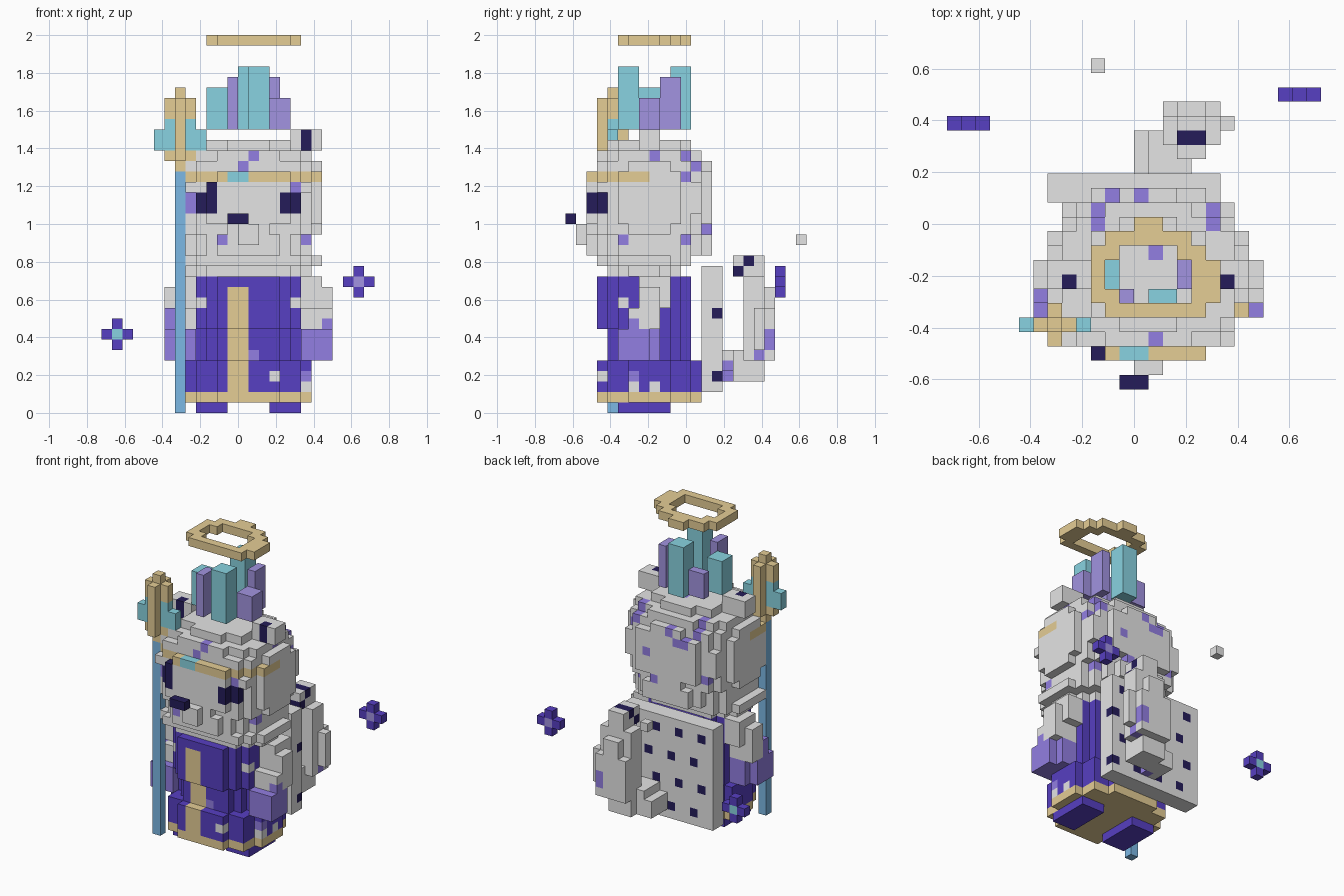
import bpy
import bmesh
from itertools import product

U = 1 / 18  # size of one cube

old = bpy.data.objects.get("Cube")
if old:
    bpy.data.objects.remove(old, do_unlink=True)

COLOURS = {
    "white": (0.78, 0.78, 0.78),
    "gold": (0.78, 0.61, 0.30),
    "aqua": (0.25, 0.65, 0.75),
    "blue": (0.20, 0.48, 0.78),
    "lilac": (0.36, 0.295, 0.75),
    "violet": (0.29, 0.21, 0.76),
    "indigo": (0.095, 0.05, 0.54),
    "midnight": (0.018, 0.012, 0.10),
}
MATS = {}
for name, rgb in COLOURS.items():
    mat = bpy.data.materials.new(name)
    mat.use_nodes = True
    mat.diffuse_color = (*rgb, 1)
    mat.node_tree.nodes["Principled BSDF"].inputs["Base Color"].default_value = (*rgb, 1)
    MATS[name] = mat

# The four corners of each cube side, keyed by outward direction
SIDES = {
    (1, 0, 0): ((1, 0, 0), (1, 1, 0), (1, 1, 1), (1, 0, 1)),
    (-1, 0, 0): ((0, 0, 0), (0, 0, 1), (0, 1, 1), (0, 1, 0)),
    (0, 1, 0): ((0, 1, 0), (0, 1, 1), (1, 1, 1), (1, 1, 0)),
    (0, -1, 0): ((0, 0, 0), (1, 0, 0), (1, 0, 1), (0, 0, 1)),
    (0, 0, 1): ((0, 0, 1), (1, 0, 1), (1, 1, 1), (0, 1, 1)),
    (0, 0, -1): ((0, 0, 0), (0, 1, 0), (1, 1, 0), (1, 0, 0)),
}


def box(x0, x1, y0, y1, z0, z1):
    return set(product(range(x0, x1), range(y0, y1), range(z0, z1)))


def column(cx, cy, rx, ry, z0, z1, p=2.2):
    """Upright block with a rounded cross-section."""
    return {c for c in box(-9, 11, -12, 10, z0, z1)
            if abs((c[0] + .5 - cx) / rx) ** p + abs((c[1] + .5 - cy) / ry) ** p <= 1}


def paint(cells, colour):
    return dict.fromkeys(cells, colour)


def spots(cells, axis, sign, places, colour):
    """Colour the outermost cube along an axis at each place on the other two."""
    for place in places:
        line = [c for c in cells if c[:axis] + c[axis + 1:] == place]
        if line:
            cells[max(line, key=lambda c: sign * c[axis])] = colour


def build(name, cells):
    """Turn a map of cube cell to colour into a mesh of the exposed sides."""
    names = sorted(set(cells.values()))
    bm = bmesh.new()
    verts = {}
    for (x, y, z), colour in cells.items():
        for (dx, dy, dz), corners in SIDES.items():
            if (x + dx, y + dy, z + dz) in cells:
                continue
            loop = []
            for a, b, c in corners:
                key = (x + a, y + b, z + c)
                if key not in verts:
                    verts[key] = bm.verts.new((key[0] * U, (key[1] - .5) * U, key[2] * U))
                loop.append(verts[key])
            bm.faces.new(loop).material_index = names.index(colour)
    mesh = bpy.data.meshes.new(name)
    bm.to_mesh(mesh)
    bm.free()
    for n in names:
        mesh.materials.append(MATS[n])
    bpy.context.collection.objects.link(bpy.data.objects.new(name, mesh))


# Head: a rounded cube, notched beside the eyes and stepped above the band
shape = {c for c in box(-6, 8, -9, 3, 14, 27)
         if abs((c[0] - .5) / 7.2) ** 2.6 + abs((c[1] + 3.5) / 6.1) ** 2.6
         + abs((c[2] - 20) / 5.7) ** 2.6 <= 1}
shape -= box(6, 8, -9, -7, 19, 21) | box(-6, -4, -9, -7, 19, 21) | box(-3, -2, -9, -8, 22, 23)
shape -= box(-6, 8, -9, -8, 23, 27)
head = paint(shape, "white")
spots(head, 1, -1, ((0, 23), (1, 24), (-5, 20), (-5, 19), (5, 21), (6, 16)), "violet")
spots(head, 0, 1, ((0, 24), (-3, 24), (2, 17), (0, 16)), "violet")
spots(head, 2, 1, ((-3, 0), (-3, 1), (-2, 2), (0, 2), (5, 1), (1, -8), (1, -2)), "violet")
spots(head, 1, 1, ((3, 20), (-1, 22), (6, 22), (-4, 18)), "violet")

# Gold headband with an aqua gem
for x, y, z in shape:
    outer = any((x + a, y + b, z) not in shape for a, b in ((1, 0), (-1, 0), (0, -1)))
    if z == 22 and y < -3 and outer:
        head[x, y, z] = "aqua" if x in (-1, 0) and y < -7 else "gold"

# Eyes wrapping the face corners, muzzle and mouth
head.update(paint(box(4, 5, -9, -8, 19, 21) | box(5, 6, -8, -7, 19, 21), "midnight"))
head.update(paint(box(-3, -2, -9, -8, 19, 22) | box(-4, -3, -8, -7, 19, 21), "midnight"))
head.update(paint(box(0, 2, -10, -9, 16, 18), "white"))
build("head", head)
build("mouth", paint(box(-1, 1, -11, -10, 18, 19), "midnight"))

# Ears with dark insides
for side, x in (("right", -6), ("left", 5)):
    ear = paint(box(x, x + 3, -4, -2, 25, 27), "white")
    ear.update(paint(box(x + 1, x + 2, -4, -3, 25, 27), "midnight"))
    build(side + "_ear", ear)

# Fur collar below the head
collar = (column(1, -3.5, 6, 4, 13, 14) | column(1, -3.5, 7, 5, 14, 15)
          | column(1, -3, 6, 6, 15, 17))
collar = paint(collar, "white")
spots(collar, 1, -1, ((1, 16), (-2, 16)), "violet")
build("collar", collar)

# Robe: skirt, waist and mantle, with a gold front stripe and hem
cells = (column(1, -3, 6, 5, 2, 5) | column(1, -3, 5, 4, 5, 8)
         | column(1, -3.5, 5, 4.5, 8, 13))
robe = paint(cells, "indigo")
for x, y, z in cells:
    if x in (-1, 0) and y <= -6 and z < 12:
        robe[x, y, z] = "gold"
spots(robe, 1, -1, ((3, 3), (-4, 10), (6, 2)), "white")
spots(robe, 1, -1, ((1, 5), (6, 3)), "violet")
spots(robe, 0, 1, ((-6, 10), (-5, 2), (-3, 2)), "white")
build("robe", robe)
build("hem", paint(column(1, -3, 6, 5, 1, 2), "gold"))

# Feet
for side, x in (("right", -4), ("left", 3)):
    build(side + "_foot", paint(box(x, x + 3, -6, -1, 0, 1), "indigo"))

# Arms: furry sleeves slanting forward into violet cuffs
for side, x, out in (("right", -6, -7), ("left", 6, 8)):
    cuff = (box(x, x + 2, -6, -2, 5, 8) | box(out, out + 1, -6, -3, 5, 8)
            | box(out, out + 1, -5, -4, 8, 9))
    sleeve = (box(x, x + 2, -4, -1, 10, 13) | box(x, x + 2, -5, -2, 8, 10)
              | box(out, out + 1, -4, -2, 8, 12) | box(out, out + 1, -5, -4, 9, 10))
    arm = paint(sleeve, "white")
    arm.update(paint(cuff, "violet"))
    spots(arm, 1, -1, ((-7, 9),), "violet")
    build(side + "_arm", arm)

# Square cape with staggered dark spots on its back
cape = paint(box(-6, 6, 2, 4, 2, 14), "white")
for x, y, z in cape:
    if y == 3 and z % 3 == 0 and x % 3 == (2 if z % 2 else 1):
        cape[x, y, z] = "midnight"
build("cape", cape)

# Tail: out from the cape, then curling up to a dark-ringed tip
tail = paint(box(0, 2, 4, 7, 3, 5) | box(1, 4, 4, 7, 4, 6) | box(2, 5, 5, 8, 3, 6)
             | column(4, 7.5, 2.1, 1.9, 5, 10) | box(6, 7, 7, 8, 6, 10)
             | box(2, 6, 6, 8, 10, 13) | box(3, 5, 8, 9, 10, 12)
             | box(3, 5, 5, 8, 13, 15), "white")
spots(tail, 0, 1, ((4, 3), (4, 4), (7, 5), (8, 6), (8, 7)), "violet")
tail.update(paint(box(3, 5, 6, 7, 14, 15) | box(3, 5, 5, 6, 13, 14), "midnight"))
build("tail", tail)

# Crown of floating crystals: x0, x1, y0, y1, top, colour
crystals = (
    (1, 3, -6, -4, 33, "aqua"), (0, 2, -1, 1, 33, "aqua"), (-3, -1, -4, -2, 31, "aqua"),
    (-1, 0, -6, -4, 32, "lilac"), (3, 4, -2, 0, 32, "lilac"),
    (3, 5, -4, -2, 30, "lilac"), (-2, 0, -1, 0, 30, "lilac"),
)
for i, (x0, x1, y0, y1, top, colour) in enumerate(crystals):
    build("crystal_%d" % (i + 1), paint(box(x0, x1, y0, y1, 27, top), colour))

# Floating halo ring
halo = (box(0, 2, 0, 1, 35, 36) | box(-2, 4, -1, 0, 35, 36) | box(-2, 5, -6, -5, 35, 36)
        | box(-3, -2, -5, -1, 35, 36) | box(4, 6, -5, -2, 35, 36) | box(3, 5, -2, -1, 35, 36)
        | box(-2, -1, -2, -1, 35, 36) | box(-2, -1, -5, -4, 35, 36))
build("halo", paint(halo, "gold"))

# Staff with a gold cross-shaped head and aqua gems
build("staff_pole", paint(box(-6, -5, -7, -6, 0, 23), "blue"))
tip = paint(box(-6, -5, -7, -6, 23, 31) | box(-7, -4, -7, -6, 24, 30)
            | box(-6, -5, -8, -5, 24, 30), "gold")
for side in (-1, 1):
    near, far = -6 + side, -6 + 2 * side
    tip.update(paint(box(near, near + 1, -7, -6, 25, 28)
                     | box(far, far + 1, -7, -6, 25, 27), "aqua"))
build("staff_head", tip)

# Floating sparkles and a stray cube
for side, x, y, z, heart in (("left", 11, 9, 12, "lilac"), ("right", -12, 7, 7, "aqua")):
    star = paint(box(x - 1, x + 2, y, y + 1, z, z + 1)
                 | box(x, x + 1, y, y + 1, z - 1, z + 2), "indigo")
    star[x, y, z] = heart
    build(side + "_sparkle", star)
build("floating_cube", paint(box(-3, -2, 11, 12, 16, 17), "white"))
